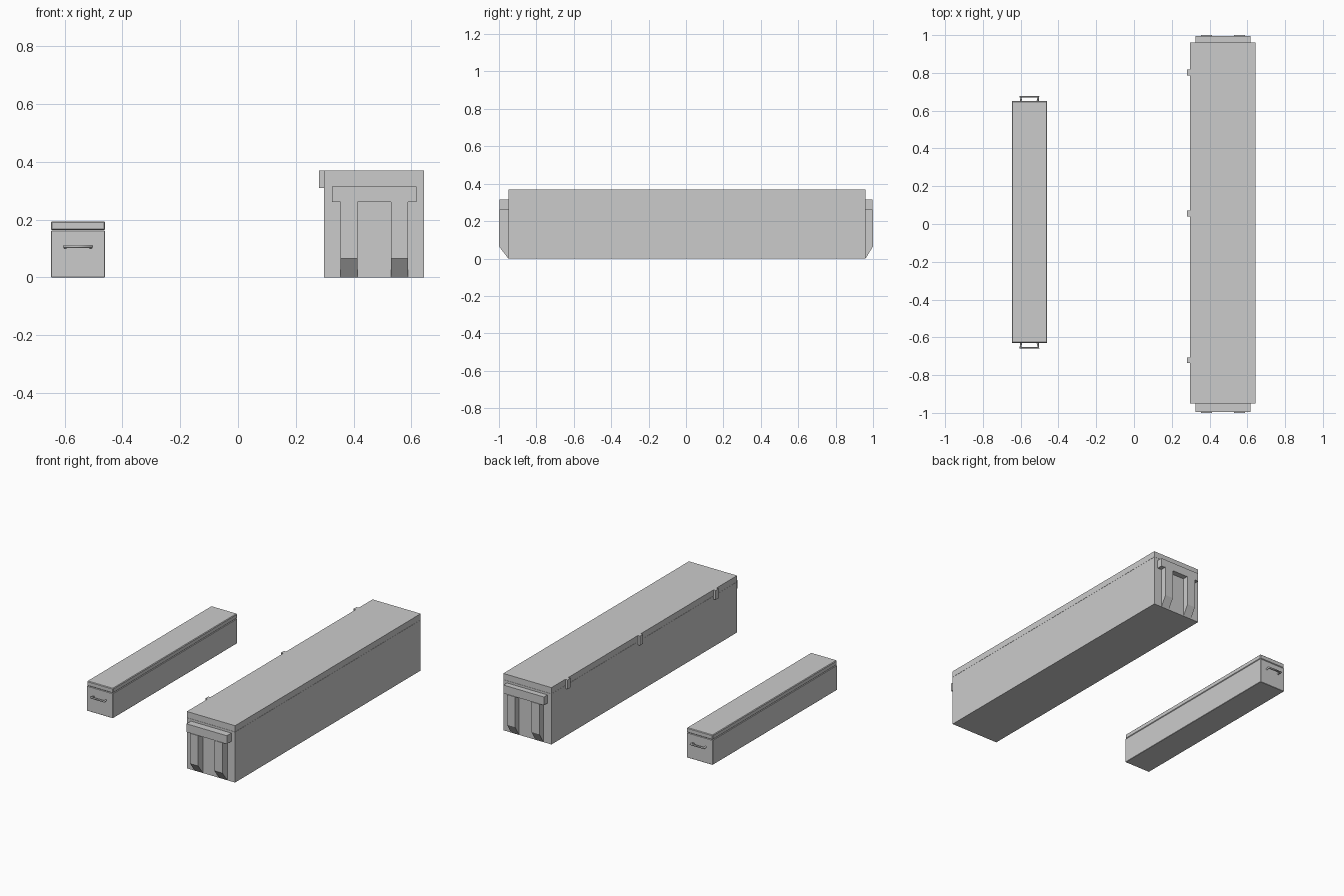
import bpy

if "Cube" in bpy.data.objects:
    bpy.data.objects.remove(bpy.data.objects["Cube"])


def box(name, x0, x1, y0, y1, z0, z1, bevel=0.0):
    bpy.ops.mesh.primitive_cube_add(
        size=1, location=((x0 + x1) / 2, (y0 + y1) / 2, (z0 + z1) / 2))
    ob = bpy.context.object
    ob.name = name
    ob.scale = (x1 - x0, y1 - y0, z1 - z0)
    bpy.ops.object.transform_apply(location=False, rotation=False, scale=True)
    if bevel:
        mod = ob.modifiers.new("soft_edges", "BEVEL")
        mod.width = bevel
        mod.segments = 1
    return ob


def extrude_x(name, profile, x0, x1):
    """Solid from a (y, z) profile swept along x."""
    n = len(profile)
    verts = [(x, y, z) for x in (x0, x1) for y, z in profile]
    faces = [tuple(range(n)), tuple(range(2 * n - 1, n - 1, -1))]
    faces += [(i, i + n, (i + 1) % n + n, (i + 1) % n) for i in range(n)]
    mesh = bpy.data.meshes.new(name)
    mesh.from_pydata(verts, [], faces)
    ob = bpy.data.objects.new(name, mesh)
    bpy.context.collection.objects.link(ob)
    # consistent outward normals
    bpy.context.view_layer.objects.active = ob
    bpy.ops.object.select_all(action="DESELECT")
    ob.select_set(True)
    bpy.ops.object.mode_set(mode="EDIT")
    bpy.ops.mesh.select_all(action="SELECT")
    bpy.ops.mesh.normals_make_consistent(inside=False)
    bpy.ops.object.mode_set(mode="OBJECT")
    return ob


def bar_handle(name, points, radius):
    curve = bpy.data.curves.new(name, "CURVE")
    curve.dimensions = "3D"
    curve.bevel_depth = radius
    curve.bevel_resolution = 1
    curve.use_fill_caps = True
    spline = curve.splines.new("POLY")
    spline.points.add(len(points) - 1)
    for p, co in zip(spline.points, points):
        p.co = (*co, 1)
    ob = bpy.data.objects.new(name, curve)
    bpy.context.collection.objects.link(ob)


# Large chest: body and lid
FRONT, BACK = -0.95, 0.96
box("large_chest_body", 0.297, 0.644, FRONT, BACK, 0, 0.329)
box("large_chest_lid", 0.297, 0.644, FRONT, BACK, 0.33, 0.37)

# Lift beams and chamfered struts on both ends
for label, face, s, tip in (("front", FRONT, -1, -1.0), ("back", BACK, 1, 1.0)):
    y0, y1 = sorted((face - s * 0.002, tip - s * 0.004))
    box(f"large_chest_{label}_beam", 0.326, 0.617, y0, y1, 0.261, 0.315)
    profile = [(face - s * 0.002, 0), (face, 0), (tip, 0.065),
               (tip, 0.262), (face - s * 0.002, 0.262)]
    for i, x in enumerate((0.355, 0.53)):
        extrude_x(f"large_chest_{label}_strut_{i + 1}", profile, x, x + 0.058)

# Hinges along the left edge
for i, y in enumerate((-0.722, 0.056, 0.802)):
    box(f"large_chest_hinge_{i + 1}", 0.281, 0.3, y - 0.015, y + 0.015, 0.309, 0.37)

# Small chest: body and lid with slightly softened edges
box("small_chest_body", -0.647, -0.46, -0.63, 0.65, 0, 0.162, 0.002)
box("small_chest_lid", -0.647, -0.46, -0.63, 0.65, 0.163, 0.194, 0.004)

# Small chest end handles
for label, face, s in (("front", -0.63, -1), ("back", 0.65, 1)):
    tip = face + s * 0.024
    bar_handle(f"small_chest_{label}_handle",
               [(-0.597, face - s * 0.002, 0.105), (-0.601, tip, 0.107),
                (-0.506, tip, 0.107), (-0.51, face - s * 0.002, 0.105)], 0.006)
